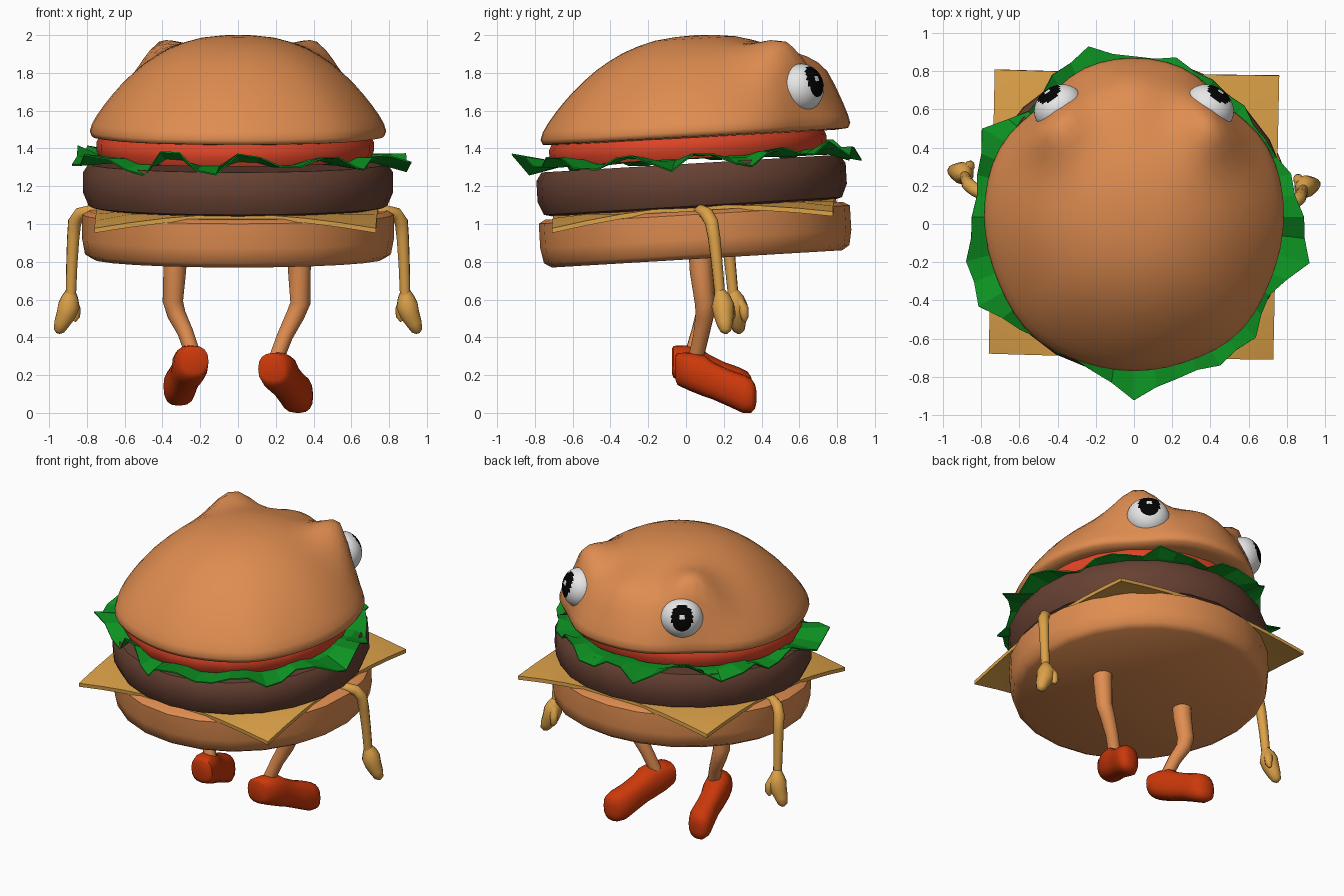
import bpy, bmesh, math, random
from mathutils import Vector, Quaternion

if "Cube" in bpy.data.objects:
    bpy.data.objects.remove(bpy.data.objects["Cube"])

random.seed(4)
TILT = math.radians(3.4)


def material(name, rgb):
    m = bpy.data.materials.new(name)
    m.diffuse_color = (*rgb, 1)
    m.use_nodes = True
    m.node_tree.nodes["Principled BSDF"].inputs["Base Color"].default_value = m.diffuse_color
    return m


BUN = material("toasted bun", (0.74, 0.265, 0.08))
PATTY = material("brown meat", (0.135, 0.052, 0.032))
TOMATO = material("tomato red", (0.74, 0.058, 0.02))
GREEN = material("leaf green", (0.004, 0.29, 0.016))
CHEESE = material("cheese yellow", (0.72, 0.36, 0.066))
SHOE = material("shoe red", (0.60, 0.040, 0.003))
WHITE = material("eye white", (0.80, 0.80, 0.80))
BLACK = material("pupil black", (0.001, 0.001, 0.001))


def finish(name, bm, mats, smooth=40):
    bmesh.ops.recalc_face_normals(bm, faces=bm.faces[:])
    me = bpy.data.meshes.new(name)
    bm.to_mesh(me)
    bm.free()
    ob = bpy.data.objects.new(name, me)
    bpy.context.collection.objects.link(ob)
    for m in mats:
        me.materials.append(m)
    if smooth:
        bpy.ops.object.select_all(action='DESELECT')
        bpy.context.view_layer.objects.active = ob
        ob.select_set(True)
        bpy.ops.object.shade_smooth_by_angle(angle=math.radians(smooth))
    return ob


def loft(name, rings, mat, smooth=50, caps=True):
    """Skin a list of equally long point rings."""
    bm = bmesh.new()
    vs = [[bm.verts.new(p) for p in r] for r in rings]
    n = len(vs[0])
    for a, b in zip(vs, vs[1:]):
        for i in range(n):
            j = (i + 1) % n
            bm.faces.new((a[i], a[j], b[j], b[i]))
    if caps:
        bm.faces.new(vs[0])
        bm.faces.new(vs[-1])
    return finish(name, bm, [mat], smooth)


def lathe(name, profile, sides, mat, loc, smooth=50):
    """Round burger layer from (radius, height) points, tilted like the body."""
    rings = [[(r * math.cos(2 * math.pi * i / sides), r * math.sin(2 * math.pi * i / sides), h)
              for i in range(sides)] for r, h in profile]
    ob = loft(name, rings, mat, smooth)
    ob.location = loc
    ob.rotation_euler.x = TILT
    return ob


def tube(name, pts, mat, sides=10):
    """Limb through (x, y, z, radius) points."""
    P = [Vector(p[:3]) for p in pts]
    q, prev, rings = Quaternion(), Vector((0, 0, 1)), []
    for k, p in enumerate(pts):
        t = (P[min(k + 1, len(P) - 1)] - P[max(k - 1, 0)]).normalized()
        q = prev.rotation_difference(t) @ q
        prev = t
        rings.append([P[k] + q @ Vector((math.cos(2 * math.pi * i / sides) * p[3],
                                         math.sin(2 * math.pi * i / sides) * p[3], 0))
                      for i in range(sides)])
    return loft(name, rings, mat, 60)


# Flat burger layers
lathe("bottom_bun", [(0.77, -0.135), (0.81, -0.11), (0.825, -0.03), (0.825, 0.1), (0.79, 0.12)],
      24, BUN, (0, 0.05, 0.95))
lathe("patty", [(0.75, -0.13), (0.79, -0.12), (0.82, -0.05), (0.82, 0.06), (0.79, 0.105)],
      24, PATTY, (0, 0.03, 1.215))
lathe("tomato_slice", [(0.715, -0.062), (0.735, -0.02), (0.735, 0.025), (0.715, 0.062)],
      24, TOMATO, (-0.015, 0.01, 1.408))

# Cheese slice: square sheet with drooping corners
bm = bmesh.new()
bmesh.ops.create_grid(bm, x_segments=8, y_segments=8, size=0.745)
for v in bm.verts:
    v.co.z = -0.24 * max(0, v.co.xy.length - 0.76)
bmesh.ops.solidify(bm, geom=bm.faces[:], thickness=0.025)
cheese = finish("cheese_slice", bm, [CHEESE], 40)
cheese.location = (0, 0.045, 1.092)
cheese.rotation_euler = (TILT, 0, math.radians(-1.2))

# Lettuce: ragged thin leaf, one radius every 15 degrees with jagged points between
radii = [0.89, 0.85, 0.80, 0.82, 0.83, 0.86, 0.84, 0.92, 0.86, 0.78, 0.92, 0.85,
         0.85, 0.91, 0.94, 0.84, 0.82, 0.84, 0.96, 0.88, 0.90, 0.90, 0.82, 0.95]
outer = []
for i in range(48):
    a = math.radians(7.5 * i)
    r = radii[i // 2] if i % 2 == 0 else (radii[i // 2] + radii[(i // 2 + 1) % 24]) / 2 - 0.02
    z = random.uniform(0.02, 0.085) if i % 4 < 2 else random.uniform(-0.055, 0.015)
    outer.append((r * math.cos(a), r * math.sin(a), z))
inner = [(0.74 * math.cos(math.radians(7.5 * i)), 0.74 * math.sin(math.radians(7.5 * i)),
          0.015 + 0.014 * (1 if i % 4 < 2 else -1)) for i in range(48)]
core = [(p[0] * 0.6, p[1] * 0.6, 0.012) for p in inner]
lettuce = loft("lettuce_leaf", [core, inner, outer], GREEN, 0, caps=False)
lettuce.location = (0, 0.04, 1.332)
lettuce.rotation_euler.x = TILT * 0.8
solid = lettuce.modifiers.new("thickness", 'SOLIDIFY')
solid.thickness = 0.008

# Top bun: dome with broad brow bumps above the eyes and a fuller muzzle between them
dome = [(0.0, 0.53), (0.13, 0.525), (0.26, 0.512), (0.37, 0.487), (0.47, 0.455), (0.56, 0.415),
        (0.64, 0.372), (0.72, 0.318), (0.79, 0.265), (0.85, 0.212), (0.90, 0.163), (0.95, 0.108),
        (0.985, 0.06), (1.0, 0.02), (0.985, -0.006), (0.9, -0.012)]
rings = []
for r, h in dome:
    ring = []
    for i in range(56):
        a = 2 * math.pi * i / 56
        c, s = math.cos(a), math.sin(a)
        side = math.exp(-((abs(math.degrees(math.asin(s))) - 48) / 16) ** 2)
        k = max(r, 0.002) * (1 + (-0.065 if s > 0 else 0.03) * side * r)
        x, y = 0.785 * k * c, 0.05 + 0.82 * k * s
        z = 1.47 + 0.055 * (y - 0.05) + h
        mask = min(1, max(0, h - 0.05) / 0.15)
        wy = 0.17 if y > 0.56 else 0.21
        wx = 0.19 if abs(x) > 0.43 else 0.17
        brow = math.exp(-(((abs(x) - 0.43) / wx) ** 2 + ((y - 0.56) / wy) ** 2))
        muzzle = math.exp(-((x / 0.22) ** 2 + ((y - 0.74) / 0.18) ** 2))
        z += (0.235 * brow + 0.09 * muzzle) * mask
        ring.append((x, y, z))
    rings.append(ring)
loft("top_bun", rings, BUN, 85)

# Eyes: balls sunk under the brows, with pupil faces and a small highlight
for sx, name in ((1, "right_eye"), (-1, "left_eye")):
    bm = bmesh.new()
    bmesh.ops.create_uvsphere(bm, u_segments=40, v_segments=28, radius=0.125)
    for f in bm.faces:
        p = f.calc_center_median()
        u, v = p.x, p.y - 0.028
        inside = (u / 0.066) ** 2 + (v / 0.077) ** 2 < 1
        glint = (u / 0.018) ** 2 + ((v - 0.012) / 0.018) ** 2 < 1
        f.material_index = 1 if p.z > 0 and inside and not glint else 0
    eye = finish(name, bm, [WHITE, BLACK], 60)
    fwd = Vector((0.58 * sx, 0.81, 0.08)).normalized()
    eye.rotation_mode = 'QUATERNION'
    eye.rotation_quaternion = fwd.to_track_quat('Z', 'Y')
    eye.scale = (1.08, 1.03, 0.9)
    eye.location = (0.395 * sx, 0.61, 1.72)

# Arms with mitten hands; the left one hangs a little further forward
for sx, dy, side in ((1, 0.0, "right"), (-1, 0.07, "left")):
    def at(pts):
        return [(sx * x, y + dy, z, r) for x, y, z, r in pts]
    tube(side + "_arm", at([(0.70, 0.06, 1.06, 0.03), (0.78, 0.08, 1.07, 0.032),
                            (0.835, 0.11, 1.055, 0.035), (0.865, 0.135, 1.01, 0.036),
                            (0.873, 0.15, 0.92, 0.033), (0.88, 0.165, 0.78, 0.030),
                            (0.885, 0.18, 0.62, 0.028)]), CHEESE)
    tube(side + "_hand", at([(0.885, 0.18, 0.645, 0.027), (0.89, 0.19, 0.61, 0.046),
                             (0.895, 0.195, 0.57, 0.06), (0.91, 0.20, 0.52, 0.054),
                             (0.935, 0.205, 0.47, 0.042), (0.948, 0.21, 0.435, 0.03),
                             (0.952, 0.21, 0.42, 0.01)]), CHEESE)
    tube(side + "_thumb", at([(0.875, 0.21, 0.59, 0.03), (0.86, 0.235, 0.55, 0.028),
                              (0.858, 0.24, 0.51, 0.023), (0.868, 0.24, 0.485, 0.01)]), CHEESE, 8)

# Legs
tube("right_leg", [(0.325, 0.075, 0.90, 0.064), (0.325, 0.08, 0.75, 0.06), (0.33, 0.10, 0.58, 0.053),
                   (0.305, 0.10, 0.52, 0.049), (0.25, 0.08, 0.41, 0.042), (0.20, 0.05, 0.28, 0.04)], BUN, 12)
tube("left_leg", [(-0.33, 0.075, 0.90, 0.064), (-0.335, 0.08, 0.75, 0.06), (-0.345, 0.10, 0.59, 0.054),
                  (-0.325, 0.10, 0.52, 0.049), (-0.28, 0.07, 0.43, 0.042), (-0.235, 0.03, 0.30, 0.04)], BUN, 12)

# Shoes: rounded sections (y, bottom, top, half width) from heel to toe
shoe = [(-0.055, 0.18, 0.31, 0.06), (-0.045, 0.155, 0.325, 0.08), (0.02, 0.125, 0.328, 0.09),
        (0.095, 0.095, 0.315, 0.085), (0.14, 0.08, 0.28, 0.078), (0.22, 0.045, 0.24, 0.08),
        (0.30, 0.008, 0.212, 0.085), (0.345, 0.008, 0.19, 0.072), (0.365, 0.03, 0.16, 0.045),
        (0.372, 0.06, 0.13, 0.02)]
for name, heel, toe, dy, dz in (("right_shoe", 0.185, 0.335, 0, -0.008), ("left_shoe", -0.235, -0.325, -0.02, 0.03)):
    rings = []
    for y, lo, hi, w in shoe:
        cx = heel + (toe - heel) * (y + 0.05) / 0.42
        ring = []
        for i in range(16):
            c, s = math.cos(math.pi * i / 8), math.sin(math.pi * i / 8)
            ring.append((cx + w * math.copysign(abs(c) ** 0.8, c), y + dy,
                         dz + (lo + hi) / 2 + (hi - lo) / 2 * math.copysign(abs(s) ** 0.8, s)))
        rings.append(ring)
    loft(name, rings, SHOE, 60)
